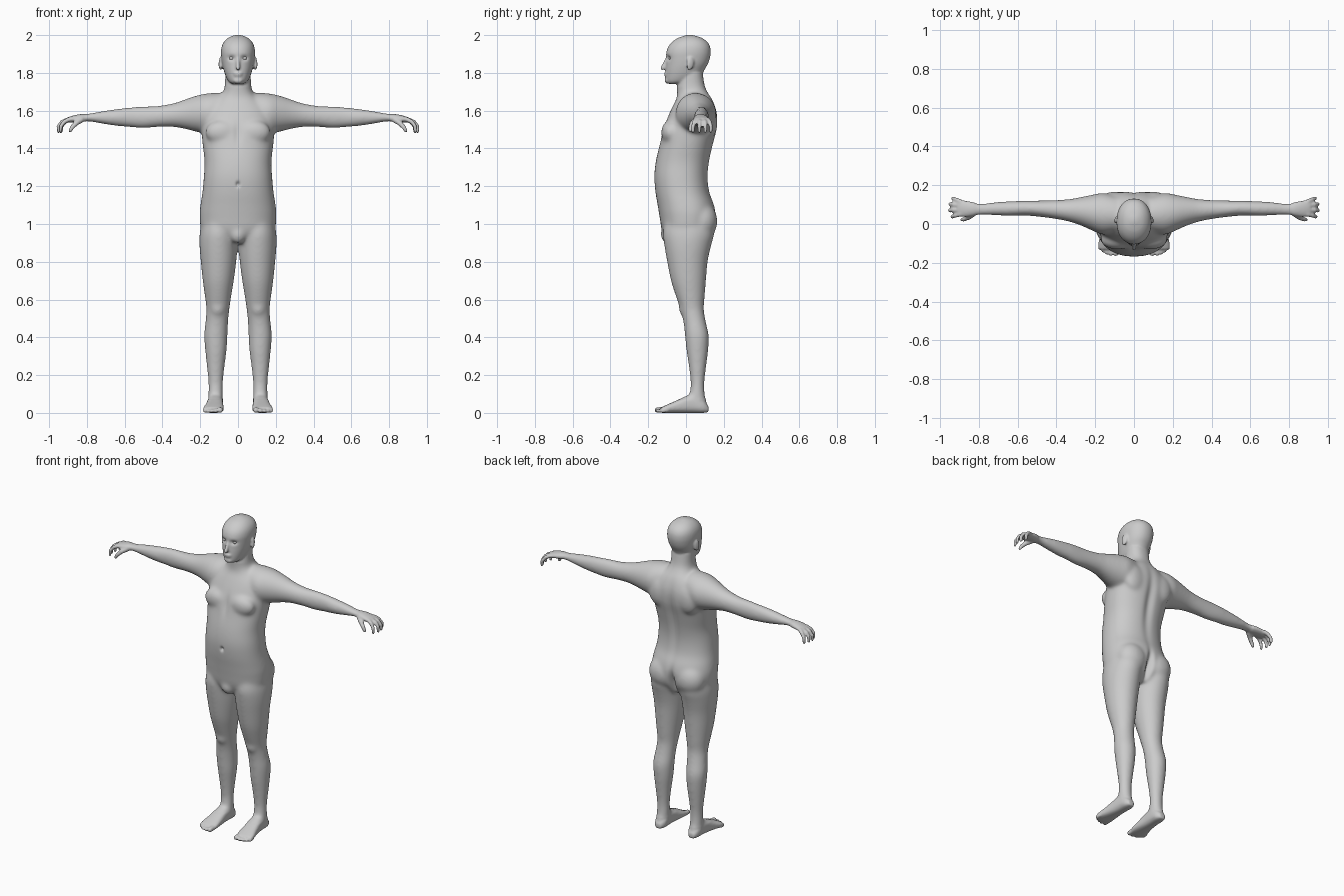
import bpy, bmesh, math
from mathutils import Vector, Matrix

bm = bmesh.new()
AXES = {'z': (0, 1, 2), 'x': (1, 2, 0), 'y': (0, 2, 1)}


def spline(rows, sub=4):
    """Catmull-Rom interpolation between section rows."""
    out = []
    for i in range(len(rows) - 1):
        p = [rows[max(0, min(len(rows) - 1, i + k))] for k in (-1, 0, 1, 2)]
        for j in range(sub):
            t = j / sub
            out.append([0.5 * (2 * b + (c - a) * t + (2 * a - 5 * b + 4 * c - d) * t * t
                               + (3 * b - a - 3 * c + d) * t ** 3) for a, b, c, d in zip(*p)])
    return out + [list(rows[-1])]


def skin(rings):
    for r, q in zip(rings, rings[1:]):
        for i in range(len(r)):
            j = (i + 1) % len(r)
            bm.faces.new((r[i], r[j], q[j], q[i]))
    bm.faces.new(rings[0])
    bm.faces.new(rings[-1])


def loft(rows, axis, side=1, n=2.0, seg=40):
    """Superellipse sections: (position, min a, max a, min b, max b)."""
    ia, ib, it = AXES[axis]
    rings = []
    for t, a0, a1, b0, b1 in spline(rows):
        ring = []
        for k in range(seg):
            c, s = math.cos(math.tau * k / seg), math.sin(math.tau * k / seg)
            co = [0, 0, 0]
            co[ia] = (a0 + a1) / 2 + (a1 - a0) / 2 * math.copysign(abs(c) ** (2 / n), c)
            co[ib] = (b0 + b1) / 2 + (b1 - b0) / 2 * math.copysign(abs(s) ** (2 / n), s)
            co[it] = t
            co[0] *= side
            ring.append(bm.verts.new(co))
        rings.append(ring)
    skin(rings)


def blob(center, size, rx=0.0, rz=0.0):
    m = (Matrix.Translation(center) @ Matrix.Rotation(rz, 4, 'Z') @ Matrix.Rotation(rx, 4, 'X')
         @ Matrix.Diagonal((*size, 1)))
    bmesh.ops.create_uvsphere(bm, u_segments=20, v_segments=14, radius=1, matrix=m)


def tube(points, radii, side=1):
    pts = [Vector((p[0] * side, p[1], p[2])) for p in points]
    rings = []
    for i, (p, r) in enumerate(zip(pts, radii)):
        d = pts[min(i + 1, len(pts) - 1)] - pts[max(i - 1, 0)]
        q = d.to_track_quat('Z', 'Y')
        rings.append([bm.verts.new(p + q @ Vector((r * math.cos(math.tau * k / 12),
                                                   r * math.sin(math.tau * k / 12), 0)))
                      for k in range(12)])
        blob(p, (r, r, r))
    skin(rings)


# torso and neck
torso = [(.90, .07, -.09, .10), (.96, .185, -.125, .14), (1.04, .203, -.14, .158),
         (1.10, .199, -.15, .150), (1.17, .188, -.162, .125), (1.25, .181, -.168, .117),
         (1.33, .177, -.160, .125), (1.42, .187, -.140, .145), (1.50, .193, -.122, .165),
         (1.57, .188, -.095, .168), (1.62, .165, -.072, .157), (1.66, .12, -.052, .140),
         (1.69, .085, -.047, .120), (1.73, .070, -.047, .100), (1.80, .067, -.03, .088)]
loft([(z, -w, w, f, b) for z, w, f, b in torso], 'z', n=2.25, seg=64)

# head
head = [(1.742, .03, -.095, -.02), (1.755, .05, -.106, .04), (1.785, .066, -.108, .08),
        (1.82, .077, -.107, .100), (1.85, .084, -.105, .117), (1.88, .088, -.105, .127),
        (1.91, .09, -.104, .131), (1.94, .086, -.093, .127), (1.965, .074, -.072, .112),
        (1.985, .053, -.042, .084), (1.996, .029, -.01, .052), (2.001, .008, .01, .03)]
loft([(z, -w, w, f, b) for z, w, f, b in head], 'z', n=2.15, seg=48)

# nose, lips, chin
tube([(0, -.098, 1.882), (0, -.112, 1.85), (0, -.124, 1.826)], [.009, .010, .012])
blob((0, -.108, 1.797), (.024, .009, .006))
blob((0, -.106, 1.786), (.021, .009, .007))
blob((0, -.099, 1.760), (.026, .014, .016))

arm = [(.09, -.04, .14, 1.52, 1.695), (.16, -.055, .16, 1.48, 1.692), (.22, -.032, .15, 1.488, 1.68),
       (.28, -.006, .138, 1.503, 1.66), (.34, .013, .128, 1.513, 1.64), (.42, .028, .123, 1.513, 1.626),
       (.50, .038, .121, 1.507, 1.623), (.56, .043, .121, 1.511, 1.619), (.64, .041, .118, 1.518, 1.61),
       (.72, .044, .113, 1.530, 1.598), (.79, .046, .106, 1.542, 1.585), (.84, .040, .115, 1.540, 1.581),
       (.88, .036, .122, 1.538, 1.572), (.91, .040, .125, 1.535, 1.562)]
leg = [(1.02, .01, .19, -.11, .145), (.95, .002, .203, -.122, .150), (.88, .003, .204, -.114, .132),
       (.80, .009, .197, -.10, .115), (.70, .022, .187, -.08, .106), (.62, .035, .176, -.055, .10),
       (.55, .045, .168, -.031, .095), (.48, .052, .173, -.014, .106), (.41, .055, .180, -.006, .121),
       (.33, .060, .174, .002, .118), (.25, .070, .166, .014, .108), (.16, .079, .157, .024, .098),
       (.10, .079, .157, .018, .10), (.04, .08, .158, .0, .112)]
foot = [(.119, .10, .138, .004, .035), (.09, .082, .154, 0, .07), (.04, .079, .16, 0, .10),
        (0, .079, .164, 0, .09), (-.05, .077, .172, 0, .066), (-.10, .075, .184, 0, .044),
        (-.13, .08, .184, 0, .03)]

for s in (1, -1):
    loft(arm, 'x', s)
    loft(leg, 'z', s)
    loft(foot, 'y', s, n=2.6)
    # fingers and thumb
    for yb, ym, yt, dx in ((.050, .044, .038, -.012), (.073, .072, .070, 0),
                           (.095, .100, .103, -.002), (.115, .125, .132, -.016)):
        tube([(.895, yb, 1.553), (.932 + dx, ym, 1.541), (.950 + dx, yt, 1.517),
              (.951 + dx, yt, 1.490)], [.0125, .0115, .0105, .009], s)
    tube([(.825, .057, 1.555), (.855, .034, 1.535), (.878, .024, 1.512), (.888, .022, 1.495)],
         [.017, .014, .012, .010], s)
    # toes
    for x, tip, r in ((.092, -.151, .015), (.117, -.154, .011), (.138, -.148, .0105),
                      (.157, -.138, .010), (.174, -.124, .010)):
        tube([(x, -.10, r + .004), (x + .002, tip, r)], [r, r], s)
    # ears
    blob((s * .092, .022, 1.85), (.009, .021, .036), rx=-.15, rz=s * .3)
    # chest, buttocks, kneecaps, shoulder blades
    blob((s * .085, -.082, 1.485), (.088, .05, .065))
    blob((s * .092, .085, 1.015), (.098, .082, .10))
    blob((s * .107, -.018, .555), (.034, .020, .04))
    blob((s * .10, .125, 1.54), (.075, .042, .09))
# groin
blob((0, -.095, .945), (.045, .04, .05))

bmesh.ops.recalc_face_normals(bm, faces=bm.faces[:])
mesh = bpy.data.meshes.new("body")
bm.to_mesh(mesh)
bm.free()
body = bpy.data.objects.new("body", mesh)
bpy.context.collection.objects.link(body)
bpy.context.view_layer.objects.active = body
body.select_set(True)

# fuse the parts into one skin
rem = body.modifiers.new("fuse", 'REMESH')
rem.mode = 'VOXEL'
rem.voxel_size = .006
bpy.ops.object.modifier_apply(modifier="fuse")

# blend the joins, keeping face, hands and feet crisp
bm = bmesh.new()
bm.from_mesh(mesh)
soft = [v for v in bm.verts if abs(v.co.x) < .82 and .07 < v.co.z < 1.72]
for it in range(25):
    bmesh.ops.smooth_vert(bm, verts=soft, factor=.5, use_axis_x=True, use_axis_y=True, use_axis_z=True)
for it in range(2):
    bmesh.ops.smooth_vert(bm, verts=bm.verts[:], factor=.5, use_axis_x=True, use_axis_y=True, use_axis_z=True)

# dents: (centre, radii, push along y)
dents = [((0, -.165, 1.21), (.009, .05, .013), .016), ((0, .17, 1.38), (.028, .08, .20), -.016),
         ((0, .16, .97), (.018, .09, .08), -.035), ((0, -.13, 1.48), (.02, .06, .06), .008)]
for s in (1, -1):
    dents += [((s * .034, -.095, 1.878), (.019, .04, .013), .013),
              ((s * .094, -.0, 1.852), (.02, .012, .02), .004)]
for v in bm.verts:
    for c, r, push in dents:
        d = sum(((v.co[i] - c[i]) / r[i]) ** 2 for i in range(3))
        if d < 6:
            v.co.y += push * math.exp(-d)
for v in bm.verts:
    v.co.z = max(v.co.z, 0)
bm.to_mesh(mesh)
bm.free()
bpy.ops.object.shade_smooth()

# eyeballs
for name, s in (("left_eye", 1), ("right_eye", -1)):
    bpy.ops.mesh.primitive_uv_sphere_add(segments=20, ring_count=12, radius=.0125,
                                         location=(s * .034, -.079, 1.878))
    bpy.context.object.name = name
    bpy.ops.object.shade_smooth()
